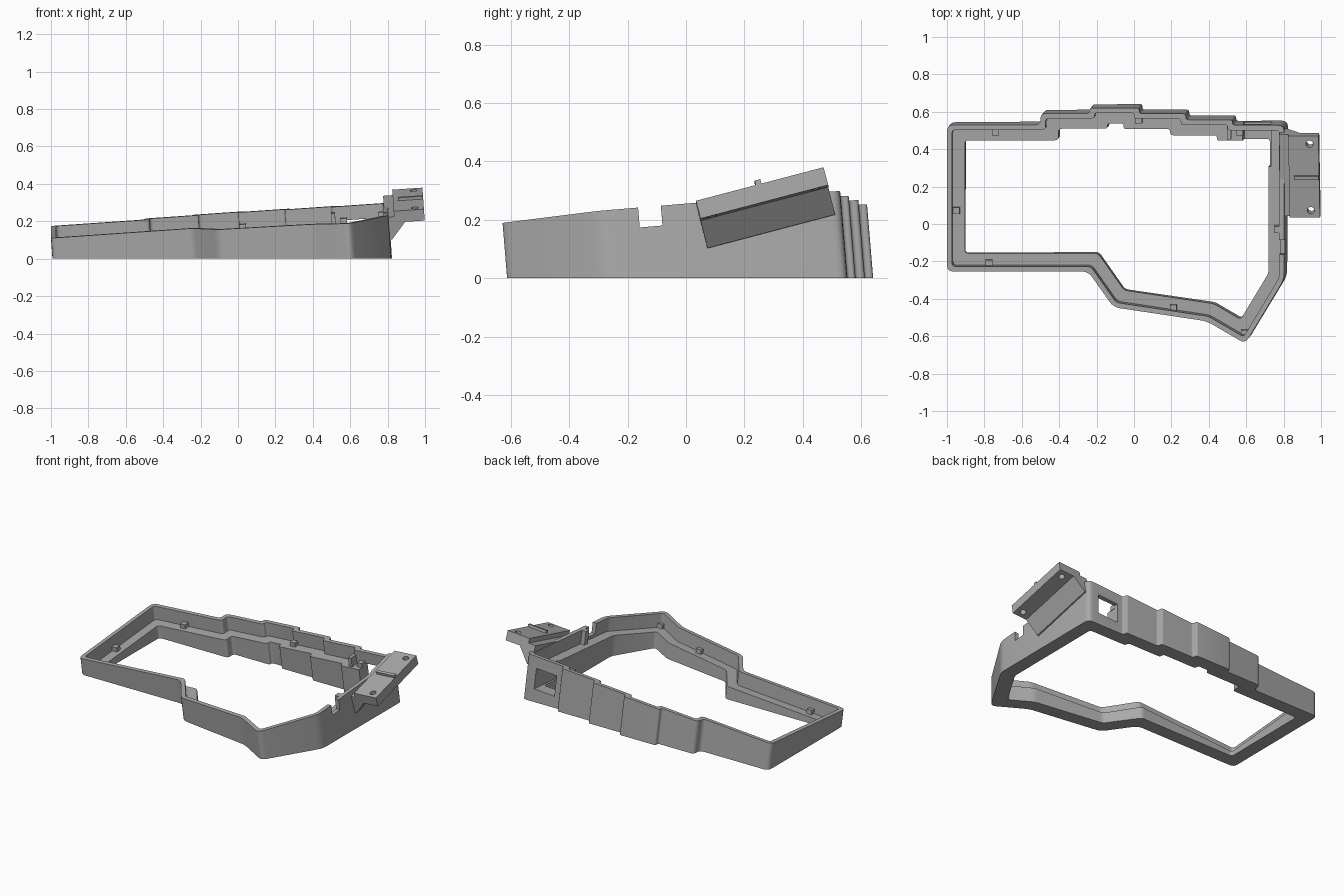
import bpy, bmesh, math
from mathutils import Vector, Matrix

cube = bpy.data.objects.get("Cube")
if cube:
    bpy.data.objects.remove(cube, do_unlink=True)

grey = bpy.data.materials.new("plain grey")
grey.use_nodes = True
grey.diffuse_color = (0.4, 0.4, 0.4, 1)
grey.node_tree.nodes["Principled BSDF"].inputs["Base Color"].default_value = (0.4, 0.4, 0.4, 1)

SX, SY, BASE = 0.069, 0.083, 0.2      # slope of the rim plane
RIM, WIDTH, LEDGE = 0.027, 0.09, 0.09  # wall thickness, body width, ledge depth


def rim_z(p):
    return BASE + SX * p[0] + SY * p[1]


def sink(p, depth=None):
    """Point below the rim, moved square to the rim plane; no depth means the floor."""
    d = rim_z(p) if depth is None else depth
    return Vector((p[0] + SX * d, p[1] + SY * d, rim_z(p) - d))


def make(name, verts, faces):
    bm = bmesh.new()
    vs = [bm.verts.new(v) for v in verts]
    for f in faces:
        bm.faces.new([vs[i] for i in f])
    bmesh.ops.recalc_face_normals(bm, faces=bm.faces)
    mesh = bpy.data.meshes.new(name)
    bm.to_mesh(mesh)
    bm.free()
    mesh.materials.append(grey)
    obj = bpy.data.objects.new(name, mesh)
    bpy.context.collection.objects.link(obj)
    return obj


def prism(name, lower, upper):
    n = len(lower)
    sides = [(i, (i + 1) % n, n + (i + 1) % n, n + i) for i in range(n)]
    return make(name, lower + upper, sides + [tuple(range(n)), tuple(range(n, 2 * n))])


def block(name, x, y, w, l, low, high):
    pts = [(x + a * w / 2, y + b * l / 2) for a, b in ((-1, -1), (1, -1), (1, 1), (-1, 1))]
    return prism(name, [sink(p, low) for p in pts], [sink(p, high) for p in pts])


def cut(obj, cutters):
    for c in cutters:
        c.hide_render = True
        m = obj.modifiers.new("cut", "BOOLEAN")
        m.operation, m.object, m.solver = "DIFFERENCE", c, "EXACT"
    bpy.context.view_layer.update()
    deps = bpy.context.evaluated_depsgraph_get()
    mesh = bpy.data.meshes.new_from_object(obj.evaluated_get(deps))
    obj.modifiers.clear()
    obj.data = mesh
    for c in cutters:
        bpy.data.objects.remove(c, do_unlink=True)


def inset(pts, d):
    """Mitred inward offset of a counter-clockwise outline."""
    out = []
    for i, p in enumerate(pts):
        a = (p - pts[i - 1]).normalized()
        b = (pts[(i + 1) % len(pts)] - p).normalized()
        na, nb = Vector((-a.y, a.x)), Vector((-b.y, b.x))
        out.append(p + (na + nb) * d / (1 + na.dot(nb)))
    return out


def rounded(pts, r, steps=4):
    out = []
    for i, p in enumerate(pts):
        a, b = pts[i - 1] - p, pts[(i + 1) % len(pts)] - p
        k = min(r, a.length * 0.48, b.length * 0.48)
        s, e = p + a.normalized() * k, p + b.normalized() * k
        for j in range(steps + 1):
            t = j / steps
            out.append(s * (1 - t) ** 2 + p * 2 * t * (1 - t) + e * t * t)
    return out


# Case frame: one continuous ring with a thin rim, an inner ledge and a wide foot
outline = [Vector(p) for p in (
    (-1, -0.254), (-0.245, -0.254), (-0.11, -0.445), (0.39, -0.52), (0.595, -0.64),
    (0.803, -0.295), (0.803, 0.528), (0.527, 0.528), (0.527, 0.557), (0.277, 0.557),
    (0.277, 0.59), (0.028, 0.59), (0.028, 0.62), (-0.238, 0.62), (-0.238, 0.592),
    (-0.5, 0.592), (-0.5, 0.53), (-1, 0.53))]
outer = rounded(outline, 0.035)
lip = rounded(inset(outline, RIM), 0.02)
hole = rounded(inset(outline, WIDTH), 0.02)
loops = [[sink(p, 0) for p in outer], [sink(p, 0) for p in lip],
         [sink(p, LEDGE) for p in lip], [sink(p, LEDGE) for p in hole],
         [sink(p) for p in hole], [sink(p) for p in outer]]
n, m = len(outer), len(loops)
ring = [(a * n + i, a * n + (i + 1) % n, (a + 1) % m * n + (i + 1) % n, (a + 1) % m * n + i)
        for a in range(m) for i in range(n)]
frame = make("case_frame", [v for loop in loops for v in loop], ring)

# Rear port window and the notch in the side wall
cut(frame, [block("port_cutter", 0.65, 0.5, 0.15, 0.4, 0.21, 0.075),
            block("notch_cutter", 0.79, -0.125, 0.09, 0.078, 0.068, -0.05)])

# Small support blocks along the ledge
for x, y in ((-0.745, 0.485), (-0.955, 0.065), (-0.78, -0.215), (0.02, 0.55),
             (0.205, -0.455), (0.585, -0.59), (0.56, 0.485)):
    block("support_block", x, y, 0.036, 0.036, LEDGE + 0.005, 0.062)

# Taller posts beside the port and the notch
block("port_post", 0.505, 0.485, 0.022, 0.07, 0.2, 0.03)
block("notch_post", 0.765, -0.03, 0.035, 0.035, LEDGE + 0.005, 0.0)

# Tilted side mount: plate, low shoulder and sloping gusset in one profile
LEN = 0.452
ax = Vector((1, 0, SX)).normalized()
az = Vector((-SX, -0.264, 1)).normalized()
ay = az.cross(ax).normalized()
frame_m = Matrix((ax, ay, az)).transposed().to_4x4()
frame_m.translation = Vector((0.994, 0.034, 0.265))


def local(u, v, w):
    return frame_m @ Vector((u, v, w))


profile = [(0, 0), (0, -0.063), (-0.105, -0.063), (-0.18, -0.155), (-0.205, -0.155),
           (-0.213, -0.03), (-0.162, -0.03), (-0.162, 0)]
mount = prism("side_mount", [local(u, 0, w) for u, w in profile],
              [local(u, LEN, w) for u, w in profile])


def screw_cutter(v):
    circle = [(0.019 * math.cos(i * math.tau / 20), 0.019 * math.sin(i * math.tau / 20))
              for i in range(20)]
    return prism("screw_cutter", [local(-0.048 + a, v + b, -0.1) for a, b in circle],
                 [local(-0.048 + a, v + b, 0.05) for a, b in circle])


cut(mount, [screw_cutter(0.04), screw_cutter(LEN - 0.045)])

# Raised rib across the plate
rib = [(-0.135, 0.212), (-0.002, 0.212), (-0.002, 0.232), (-0.135, 0.232)]
prism("mount_rib", [local(u, v, -0.01) for u, v in rib], [local(u, v, 0.016) for u, v in rib])

# Smooth rounded corners, keep edges sharp
for obj in bpy.context.view_layer.objects:
    obj.select_set(obj.type == "MESH" and grey.name in obj.data.materials)
bpy.context.view_layer.objects.active = frame
bpy.ops.object.shade_smooth_by_angle(angle=math.radians(30))
